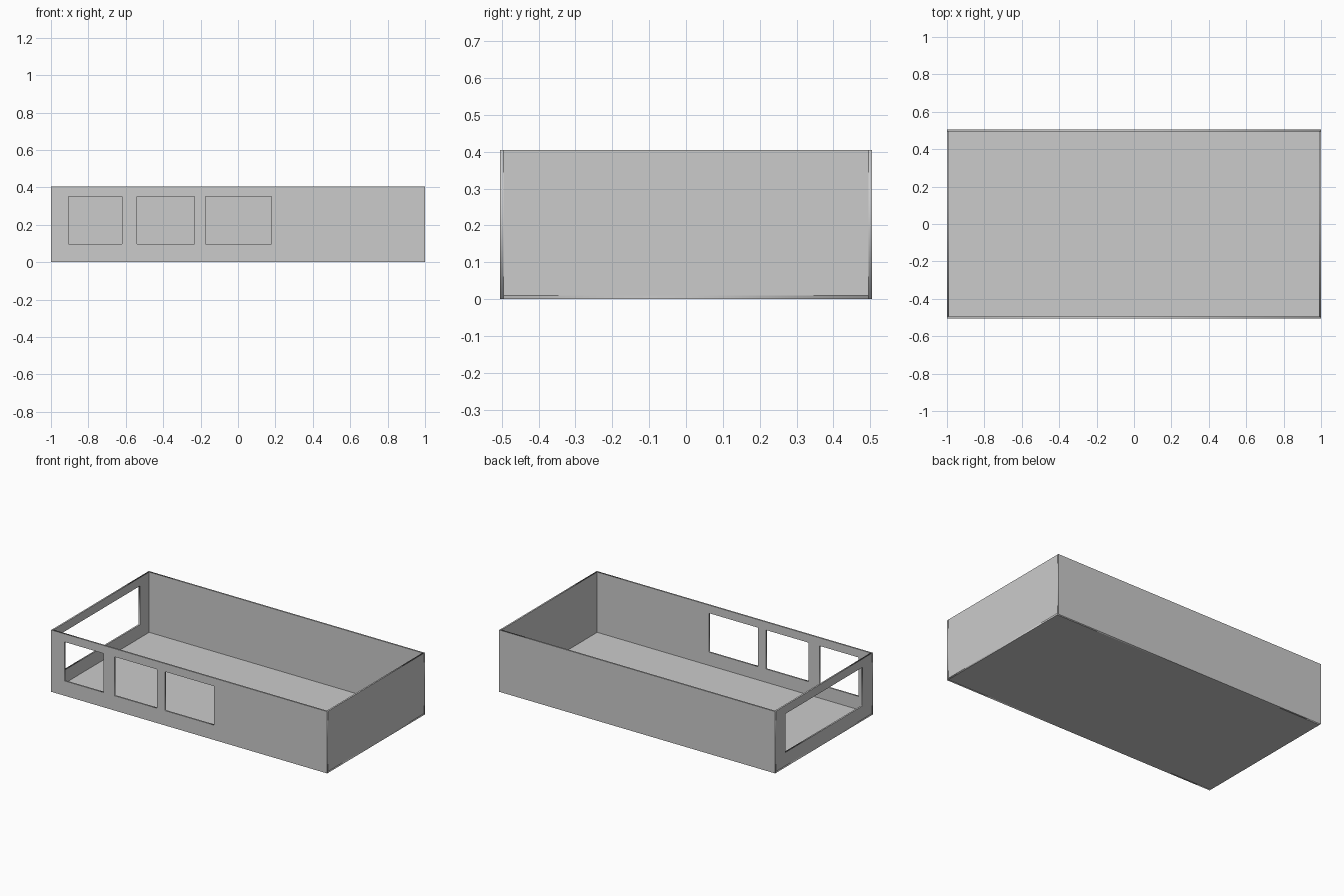
import bpy
from math import pi

if "Cube" in bpy.data.objects:
    bpy.data.objects.remove(bpy.data.objects["Cube"])

L, W, H, T = 2.0, 1.01, 0.405, 0.01   # length, width, height, panel thickness


def panel(name, outline, holes, location, rotation):
    """Flat panel from rectangles (u0, u1, v0, v1) with cut-outs, thickness T."""
    curve = bpy.data.curves.new(name, 'CURVE')
    curve.dimensions = '2D'
    curve.fill_mode = 'BOTH'
    curve.extrude = T / 2
    for u0, u1, v0, v1 in [outline] + holes:
        s = curve.splines.new('POLY')
        s.points.add(3)
        for p, (u, v) in zip(s.points, [(u0, v0), (u1, v0), (u1, v1), (u0, v1)]):
            p.co = (u, v, 0, 1)
        s.use_cyclic_u = True
    ob = bpy.data.objects.new(name, curve)
    bpy.context.collection.objects.link(ob)
    ob.location, ob.rotation_euler = location, rotation
    bpy.ops.object.select_all(action='DESELECT')
    ob.select_set(True)
    bpy.context.view_layer.objects.active = ob
    bpy.ops.object.convert(target='MESH')
    return bpy.context.object


x, y = L / 2, W / 2
long_rect = (-x, x, 0, H)
short_rect = (-y + T, y - T, T, H)
facing_y = (pi / 2, 0, 0)
facing_x = (pi / 2, 0, pi / 2)

# Floor
panel("floor", (-x, x, -y + T, y - T), [], (0, 0, T / 2), (0, 0, 0))

# Long walls, front one with three windows
windows = [(a, b, 0.097, 0.352) for a, b in
           ((-0.905, -0.62), (-0.54, -0.233), (-0.175, 0.18))]
panel("front_wall", long_rect, windows, (0, -y + T / 2, 0), facing_y)
panel("back_wall", long_rect, [], (0, y - T / 2, 0), facing_y)

# End walls, left one with a wide opening
panel("left_wall", short_rect, [(-0.4, 0.4, 0.097, 0.35)], (-x + T / 2, 0, 0), facing_x)
panel("right_wall", short_rect, [], (x - T / 2, 0, 0), facing_x)
